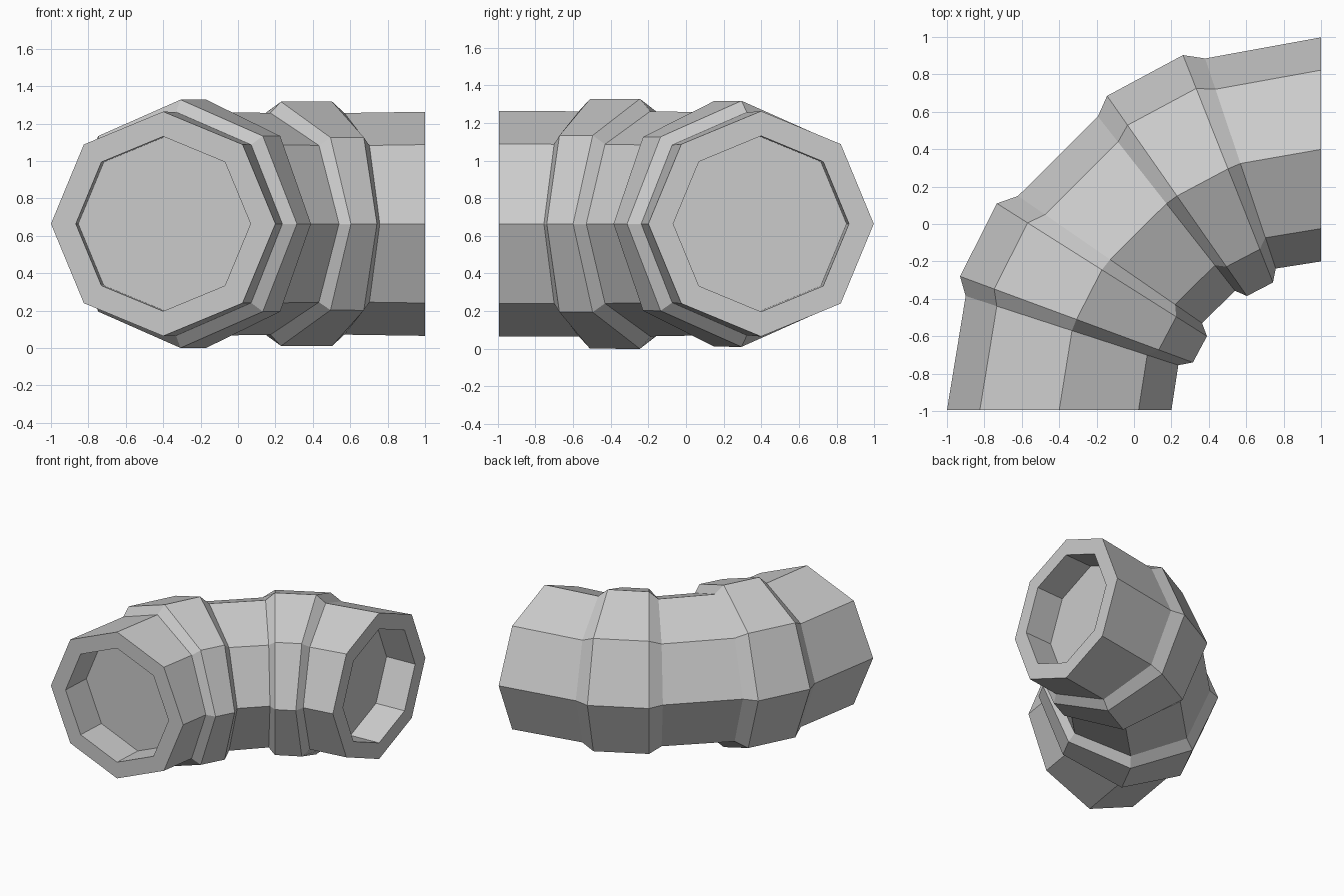
import bpy, bmesh, math
from mathutils import Vector

cube = bpy.data.objects.get("Cube")
if cube:
    bpy.data.objects.remove(cube, do_unlink=True)

SIDES = 8
AXIS_Z = 0.664
BORE = 0.467      # radius of the recessed mouth
DEPTH = 0.25      # how far the mouth is sunk in
LEAN = 0.013      # sideways drift of the recess

grey = bpy.data.materials.new("plain_grey")
grey.use_nodes = True
colour = (0.6, 0.6, 0.6, 1)
grey.diffuse_color = colour
grey.node_tree.nodes["Principled BSDF"].inputs["Base Color"].default_value = colour

# Each section: outer bend point and inner bend point, seen in plan
sections = [
    ((-1.0, -0.995), (0.2, -0.995)),       # front mouth
    ((-0.9, -0.385), (0.237, -0.755)),     # first collar
    ((-0.93, -0.28), (0.315, -0.74)),
    ((-0.733, 0.11), (0.39, -0.6)),
    ((-0.62, 0.15), (0.364, -0.53)),       # middle bend
    ((-0.193, 0.575), (0.54, -0.357)),
    ((-0.144, 0.685), (0.604, -0.385)),    # second collar
    ((0.262, 0.903), (0.743, -0.313)),
    ((0.38, 0.885), (0.758, -0.238)),
    ((1.0, 0.998), (1.0, -0.2)),           # side mouth
]


def ring(bm, centre, half):
    """Octagon ring standing upright along the half-width vector."""
    up = Vector((0, 0, half.length))
    angles = [math.tau * i / SIDES for i in range(SIDES)]
    return [bm.verts.new(centre + half * math.cos(a) + up * math.sin(a)) for a in angles]


def bridge(bm, a, b):
    for i in range(SIDES):
        j = (i + 1) % SIDES
        bm.faces.new((a[i], a[j], b[j], b[i]))


def centre_and_half(section):
    outer, inner = (Vector((*p, AXIS_Z)) for p in section)
    return (outer + inner) / 2, (outer - inner) / 2


bm = bmesh.new()

# Bent outer shell with its two raised collars
shell = [ring(bm, *centre_and_half(s)) for s in sections]
for a, b in zip(shell, shell[1:]):
    bridge(bm, a, b)

# Rim, recess wall and floor at each mouth
for index, inward in ((0, Vector((LEAN, DEPTH, 0))), (-1, Vector((-DEPTH, -LEAN, 0)))):
    centre, half = centre_and_half(sections[index])
    bore = half.normalized() * BORE
    lip = ring(bm, centre, bore)
    floor = ring(bm, centre + inward, bore)
    bridge(bm, shell[index], lip)
    bridge(bm, lip, floor)
    bm.faces.new(floor)

bmesh.ops.recalc_face_normals(bm, faces=bm.faces)
mesh = bpy.data.meshes.new("elbow_pipe")
bm.to_mesh(mesh)
bm.free()
mesh.materials.append(grey)
pipe = bpy.data.objects.new("elbow_pipe", mesh)
bpy.context.collection.objects.link(pipe)
